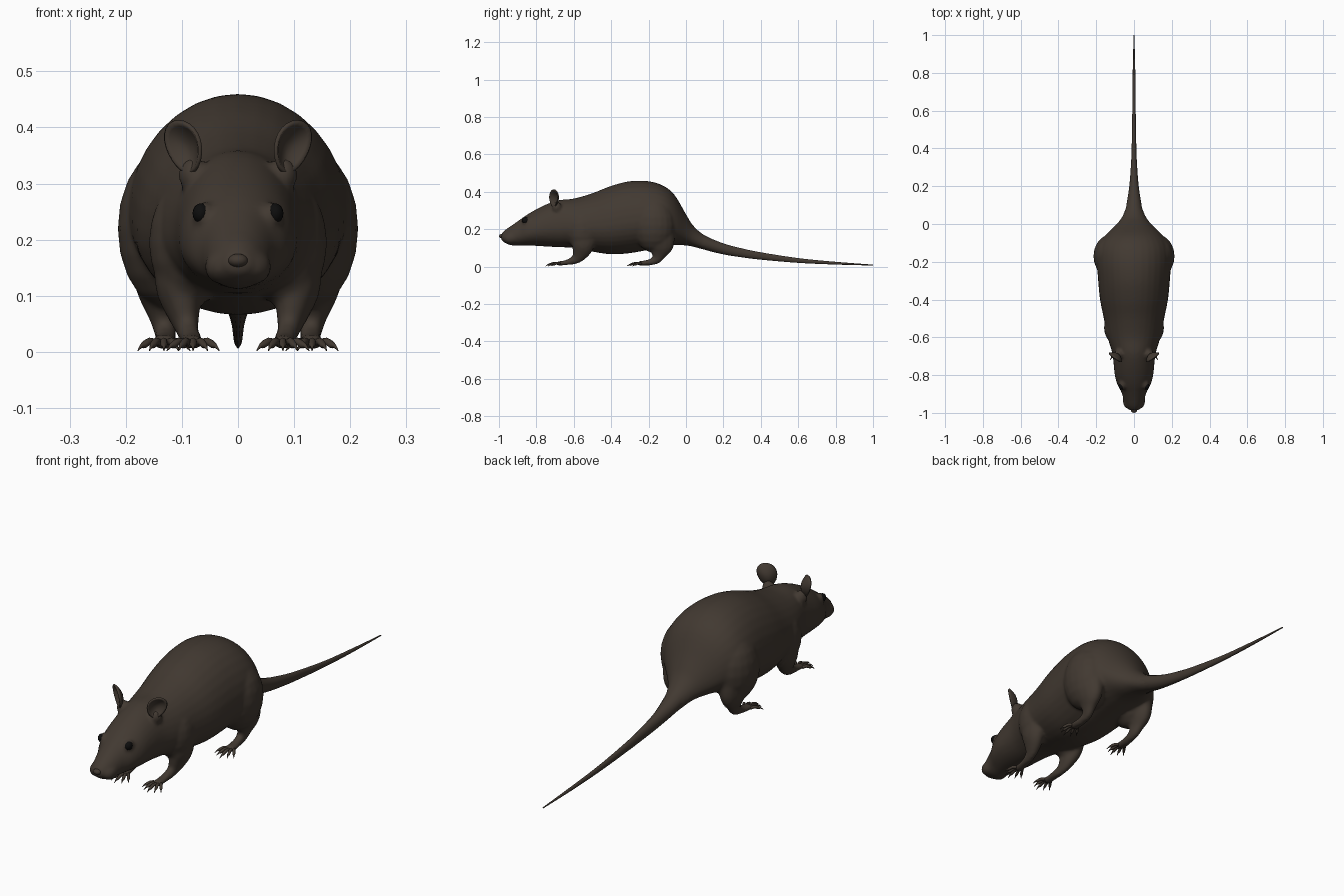
import bpy, bmesh, math
from mathutils import Vector, Matrix

if "Cube" in bpy.data.objects:
    bpy.data.objects.remove(bpy.data.objects["Cube"])


def material(name, rgb):
    m = bpy.data.materials.new(name)
    m.diffuse_color = (*rgb, 1)
    m.use_nodes = True
    m.node_tree.nodes["Principled BSDF"].inputs["Base Color"].default_value = m.diffuse_color
    return m


FUR = material("dark brown fur", (0.054, 0.041, 0.031))
BLACK = material("black eye", (0.004, 0.004, 0.004))


def spline(points, steps):
    """Catmull-Rom interpolation of equal-length tuples."""
    out = []
    for i in range(len(points) - 1):
        a, b = points[max(i - 1, 0)], points[i]
        c, d = points[i + 1], points[min(i + 2, len(points) - 1)]
        for s in range(steps):
            t = s / steps
            out.append([0.5 * (2 * q + (r - p) * t + (2 * p - 5 * q + 4 * r - w) * t * t
                               + (3 * q - p - 3 * r + w) * t ** 3)
                        for p, q, r, w in zip(a, b, c, d)])
    return out + [list(points[-1])]


def skin(bm, rings):
    """Join rings of coordinates into a closed tube."""
    vs = [[bm.verts.new(p) for p in ring] for ring in rings]
    n = len(vs[0])
    for a, b in zip(vs, vs[1:]):
        for i in range(n):
            j = (i + 1) % n
            bm.faces.new((a[i], a[j], b[j], b[i]))
    bm.faces.new(vs[0][::-1])
    bm.faces.new(vs[-1])


def trunk(bm, stations, seg, steps, low):
    """Upright egg sections: (y, bottom, top, half width)."""
    rings = []
    for y, z0, z1, w in spline(stations, steps):
        zc = z0 + low * (z1 - z0)
        ring = []
        for i in range(seg):
            t = 2 * math.pi * i / seg
            s = math.sin(t)
            ring.append((w * math.cos(t), y, zc + s * ((z1 - zc) if s > 0 else (zc - z0))))
        rings.append(ring)
    skin(bm, rings)


def limb(bm, points, side, seg=14, steps=4):
    """Sections along a path: (x, y, z, side radius, other radius)."""
    pts = spline(points, steps)
    rings = []
    for k, p in enumerate(pts):
        a, b = pts[max(k - 1, 0)], pts[min(k + 1, len(pts) - 1)]
        tan = (Vector(b[:3]) - Vector(a[:3])).normalized()
        u = Vector((1, 0, 0))
        u = (u - tan * u.dot(tan)).normalized()
        v = tan.cross(u)
        ring = []
        for i in range(seg):
            t = 2 * math.pi * i / seg
            q = Vector(p[:3]) + u * p[3] * math.cos(t) + v * p[4] * math.sin(t)
            ring.append((q.x * side, q.y, q.z))
        rings.append(ring)
    skin(bm, rings)


def ball(bm, centre, radii, seg=20):
    bmesh.ops.create_uvsphere(bm, u_segments=seg, v_segments=seg // 2, radius=1,
                              matrix=Matrix.Translation(centre) @ Matrix.Diagonal((*radii, 1)))


def finish(bm, name, mat):
    bmesh.ops.recalc_face_normals(bm, faces=bm.faces[:])
    for f in bm.faces:
        f.smooth = True
    me = bpy.data.meshes.new(name)
    bm.to_mesh(me)
    bm.free()
    me.materials.append(mat)
    ob = bpy.data.objects.new(name, me)
    bpy.context.collection.objects.link(ob)
    return ob


# Body, head, haunches, shoulders and legs fused into one skin
bm = bmesh.new()
trunk(bm, [
    (-0.988, 0.142, 0.175, 0.022), (-0.965, 0.125, 0.198, 0.040),
    (-0.93, 0.113, 0.222, 0.055), (-0.89, 0.113, 0.25, 0.067),
    (-0.85, 0.113, 0.278, 0.088), (-0.80, 0.111, 0.307, 0.102),
    (-0.74, 0.107, 0.336, 0.108), (-0.68, 0.104, 0.356, 0.116),
    (-0.60, 0.10, 0.364, 0.140), (-0.50, 0.08, 0.393, 0.160),
    (-0.40, 0.066, 0.432, 0.180), (-0.30, 0.072, 0.457, 0.190),
    (-0.20, 0.09, 0.457, 0.196), (-0.12, 0.105, 0.432, 0.188),
    (-0.06, 0.115, 0.382, 0.152), (0.0, 0.113, 0.28, 0.092),
    (0.04, 0.106, 0.218, 0.062), (0.10, 0.09, 0.168, 0.040),
    (0.20, 0.067, 0.123, 0.024)], 32, 4, 0.42)
for s in (1, -1):
    ball(bm, (s * 0.122, -0.17, 0.22), (0.093, 0.115, 0.145))      # haunch
    ball(bm, (s * 0.085, -0.55, 0.195), (0.074, 0.09, 0.115))      # shoulder
    ball(bm, (s * 0.027, -0.935, 0.152), (0.033, 0.045, 0.032))    # whisker pad
    ball(bm, (s * 0.080, -0.690, 0.315), (0.026, 0.026, 0.032))    # ear root
    ball(bm, (s * 0.060, -0.850, 0.244), (0.020, 0.028, 0.024))    # brow
    limb(bm, [(0.105, -0.54, 0.19, 0.045, 0.07), (0.108, -0.55, 0.12, 0.04, 0.062),
              (0.098, -0.565, 0.075, 0.031, 0.047), (0.09, -0.59, 0.04, 0.02, 0.027),
              (0.083, -0.64, 0.022, 0.02, 0.014), (0.08, -0.69, 0.017, 0.023, 0.012)], s)
    limb(bm, [(0.13, -0.16, 0.19, 0.07, 0.10), (0.138, -0.14, 0.115, 0.046, 0.08),
              (0.135, -0.145, 0.07, 0.027, 0.044), (0.13, -0.16, 0.038, 0.02, 0.026),
              (0.13, -0.2, 0.022, 0.02, 0.016), (0.132, -0.255, 0.017, 0.025, 0.012)], s)
body = finish(bm, "body", FUR)
mod = body.modifiers.new("fuse", 'REMESH')
mod.mode = 'VOXEL'
mod.voxel_size = 0.0075
mod.use_smooth_shade = True
mod = body.modifiers.new("soften", 'SMOOTH')
mod.factor = 0.5
mod.iterations = 6

# Long tapering tail
bm = bmesh.new()
trunk(bm, [(0.04, 0.118, 0.205, 0.05), (0.10, 0.09, 0.167, 0.040),
           (0.20, 0.065, 0.125, 0.025), (0.30, 0.049, 0.098, 0.017),
           (0.40, 0.037, 0.077, 0.0125), (0.60, 0.02, 0.046, 0.009),
           (0.80, 0.011, 0.026, 0.007), (1.0, 0.006, 0.011, 0.002)], 14, 5, 0.5)
finish(bm, "tail", FUR)

# Nose tip
bm = bmesh.new()
ball(bm, (0, -0.984, 0.163), (0.018, 0.016, 0.012), 14)
finish(bm, "nose", FUR)

# Toes with hooked claws, fanned from each paw
for label, x0, y0 in (("front", 0.08, -0.685), ("rear", 0.132, -0.25)):
    for s, hand in ((1, "left"), (-1, "right")):
        bm = bmesh.new()
        for k in range(-2, 3):
            a = k * 0.30
            reach = 0.043 - 0.004 * abs(k)
            dx, dy = math.sin(a), -math.cos(a)
            x, y = x0 + k * 0.008, y0 + 0.005 * abs(k)
            path = [(0, 0.016, 0.007), (0.5, 0.019, 0.0065), (1, 0.012, 0.006),
                    (1.2, 0.011, 0.0035), (1.55, 0.002, 0.0008)]
            limb(bm, [(x + dx * reach * t, y + dy * reach * t, z, r, r)
                      for t, z, r in path], s, 8, 2)
        finish(bm, f"{label}_{hand}_toes", FUR)

# Cupped ears, opening forwards and outwards
for s, hand in ((1, "left"), (-1, "right")):
    bm = bmesh.new()
    centre = Vector((0.098, -0.708, 0.365))
    u, n = Vector((0.8, 0.6, 0)), Vector((0.6, -0.8, 0))
    v = Vector((0.2, 0.0, 0.98))
    rings, seg = [], 24
    for r in (0.15, 0.4, 0.65, 0.85, 1.0):
        ring = []
        for i in range(seg):
            t = 2 * math.pi * i / seg
            wide = 0.038 * (1 + 0.18 * math.sin(t))
            p = (centre + u * wide * r * math.cos(t) + v * 0.047 * r * math.sin(t)
                 - n * 0.022 * (1 - r * r))
            ring.append(bm.verts.new((p.x * s, p.y, p.z)))
        rings.append(ring)
    for a, b in zip(rings, rings[1:]):
        for i in range(seg):
            j = (i + 1) % seg
            bm.faces.new((a[i], a[j], b[j], b[i]))
    bm.faces.new(rings[0])
    ear = finish(bm, f"{hand}_ear", FUR)
    mod = ear.modifiers.new("thickness", 'SOLIDIFY')
    mod.thickness = 0.007
    mod.offset = 0

# Eyes
for s, hand in ((1, "left"), (-1, "right")):
    bm = bmesh.new()
    ball(bm, (s * 0.066, -0.858, 0.247), (0.015, 0.019, 0.018), 16)
    finish(bm, f"{hand}_eye", BLACK)
